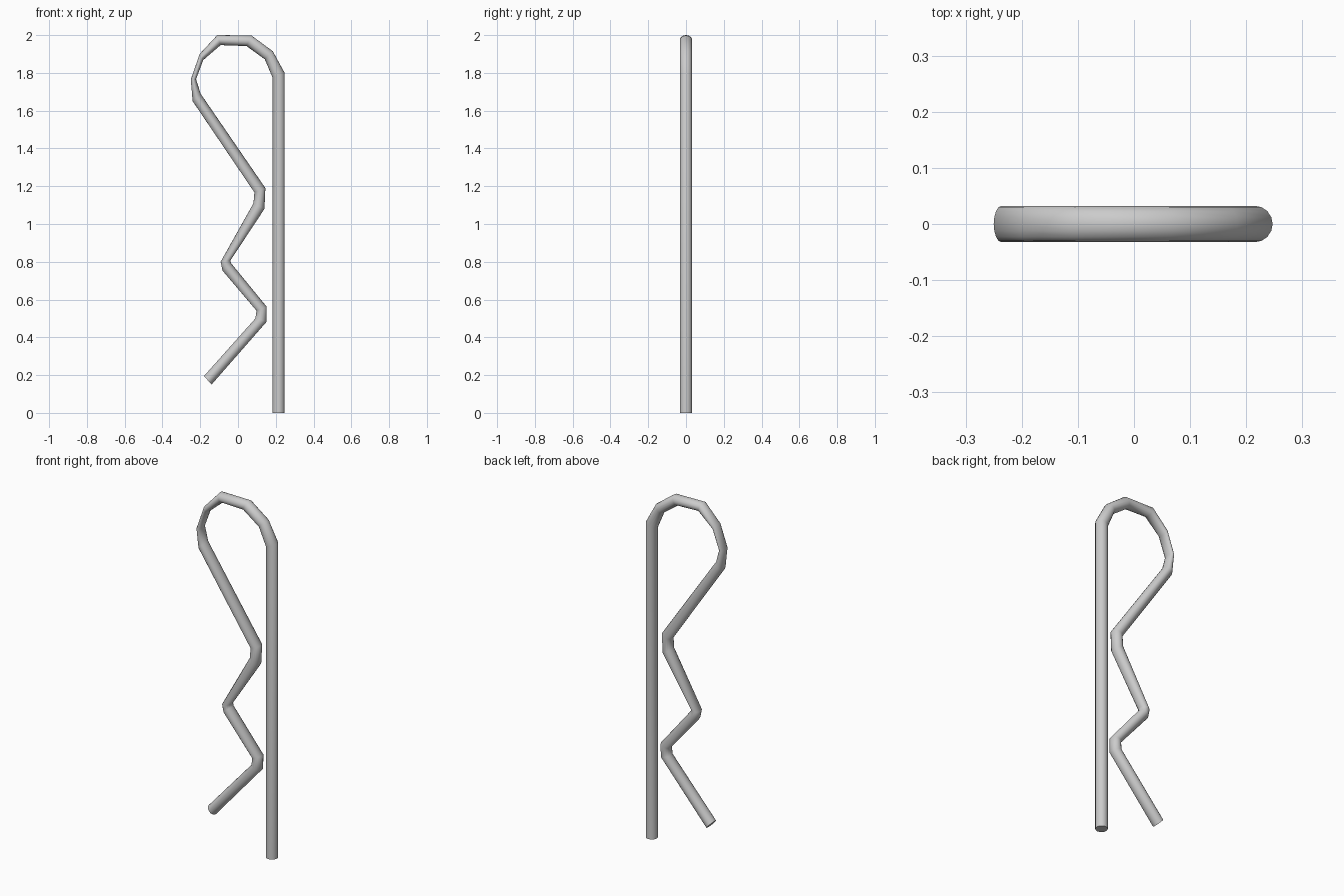
import bpy, bmesh, math

if "Cube" in bpy.data.objects:
    bpy.data.objects.remove(bpy.data.objects["Cube"])

R = 0.0325   # wire radius across y
SIDES = 16

# Wire stations: outer edge (x, z) and inner edge (x, z), from leg foot to free tip
stations = [
    # straight leg
    (0.247, 0.0, 0.183, 0.0), (0.247, 1.80, 0.183, 1.775),
    # top loop
    (0.184, 1.915, 0.142, 1.872), (0.071, 1.998, 0.045, 1.942),
    (-0.11, 2.0, -0.092, 1.947), (-0.203, 1.90, -0.184, 1.868),
    (-0.25, 1.765, -0.222, 1.767), (-0.24, 1.65, -0.198, 1.69),
    # wavy spring arm
    (0.087, 1.167, 0.145, 1.19), (0.082, 1.11, 0.14, 1.08),
    (-0.092, 0.80, -0.04, 0.807), (-0.082, 0.753, -0.037, 0.793),
    (0.098, 0.541, 0.152, 0.562), (0.092, 0.50, 0.152, 0.483),
    (-0.18, 0.195, -0.14, 0.15),
]

bm = bmesh.new()


def ring(ox, oz, ix, iz):
    cx, cz = (ox + ix) / 2, (oz + iz) / 2
    hx, hz = (ox - ix) / 2, (oz - iz) / 2
    angles = [2 * math.pi * k / SIDES for k in range(SIDES)]
    return [bm.verts.new((cx + hx * math.cos(a), R * math.sin(a), cz + hz * math.cos(a)))
            for a in angles]


# Sweep the wire and cap both ends
rings = [ring(*s) for s in stations]
for a, b in zip(rings, rings[1:]):
    for k in range(SIDES):
        n = (k + 1) % SIDES
        bm.faces.new((a[k], a[n], b[n], b[k]))
bm.faces.new(rings[0])
bm.faces.new(rings[-1])
bmesh.ops.recalc_face_normals(bm, faces=bm.faces)

mesh = bpy.data.meshes.new("spring_clip_wire")
bm.to_mesh(mesh)
bm.free()
obj = bpy.data.objects.new("spring_clip_wire", mesh)
bpy.context.collection.objects.link(obj)
bpy.context.view_layer.objects.active = obj
obj.select_set(True)
bpy.ops.object.shade_smooth_by_angle(angle=math.radians(60))
